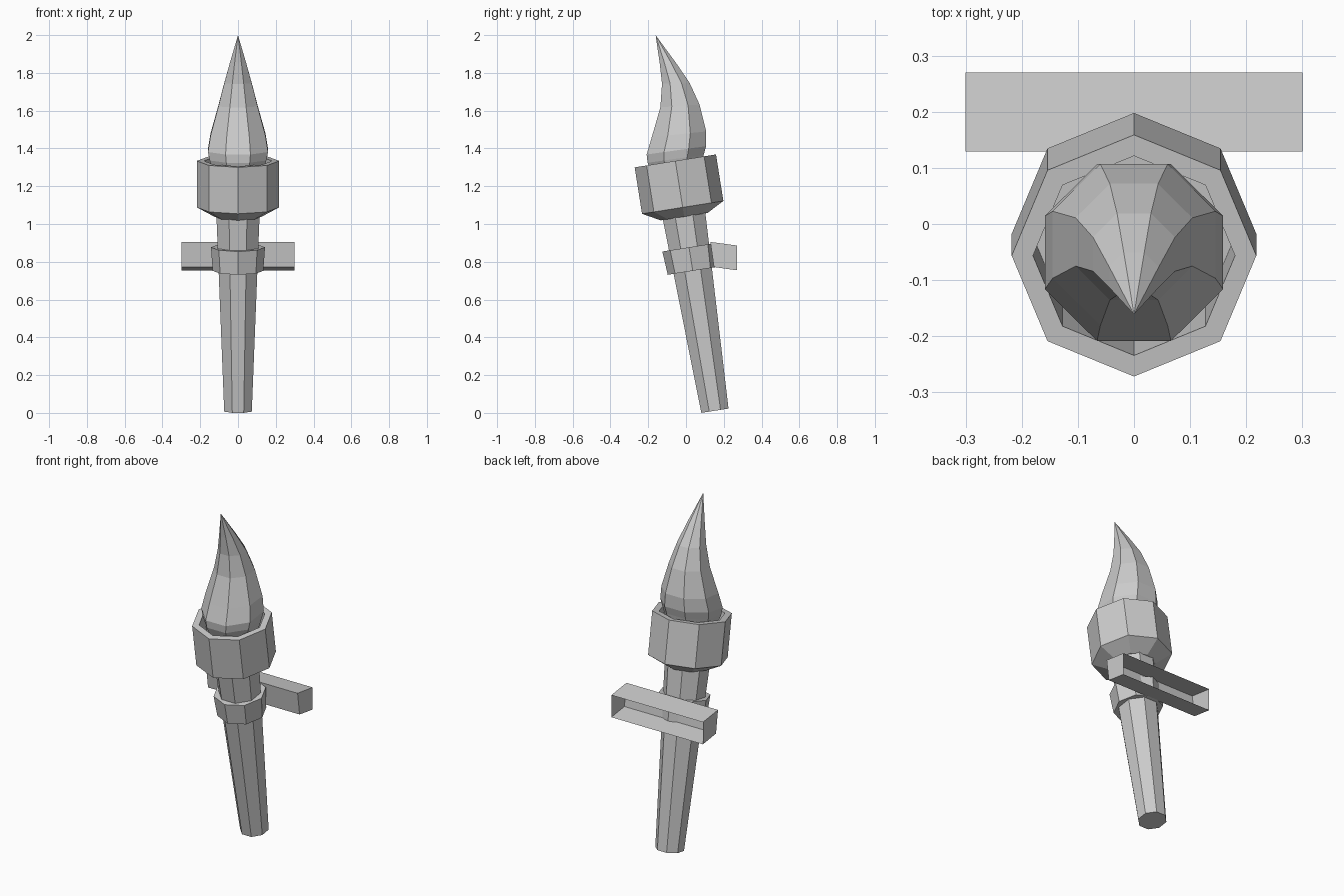
import bpy, bmesh
from math import sin, cos, pi, radians
from mathutils import Vector

cube = bpy.data.objects.get("Cube")
if cube:
    bpy.data.objects.remove(cube, do_unlink=True)

SIDES = 8
LEAN = radians(9)
BASE = Vector((0, 0.153, 0.0115))
AXIS = Vector((0, -sin(LEAN), cos(LEAN)))

grey = bpy.data.materials.new("plain_grey")
grey.use_nodes = True
colour = (0.6, 0.6, 0.6, 1)
grey.diffuse_color = colour
grey.node_tree.nodes["Principled BSDF"].inputs["Base Color"].default_value = colour


def finish(name, bm, fix_normals=True):
    if fix_normals:
        bmesh.ops.recalc_face_normals(bm, faces=bm.faces[:])
    mesh = bpy.data.meshes.new(name)
    bm.to_mesh(mesh)
    bm.free()
    mesh.materials.append(grey)
    obj = bpy.data.objects.new(name, mesh)
    bpy.context.collection.objects.link(obj)
    return obj


def loft(name, sections, flat_front, tip=None):
    """Join eight-sided rings given as (centre, radius, lean)."""
    bm = bmesh.new()
    turn = pi / SIDES if flat_front else 0
    rings = []
    for centre, radius, lean in sections:
        ring = []
        for i in range(SIDES):
            a = turn + 2 * pi * i / SIDES
            u, v = radius * cos(a), radius * sin(a)
            offset = Vector((u, v * cos(lean), v * sin(lean)))
            ring.append(bm.verts.new(centre + offset))
        rings.append(ring)
    for low, high in zip(rings, rings[1:]):
        for i in range(SIDES):
            j = (i + 1) % SIDES
            bm.faces.new((low[i], low[j], high[j], high[i]))
    bm.faces.new(rings[0][::-1])
    if tip is None:
        bm.faces.new(rings[-1])
    else:
        point = bm.verts.new(tip)
        for i in range(SIDES):
            bm.faces.new((rings[-1][i], rings[-1][(i + 1) % SIDES], point))
    return finish(name, bm)


def on_axis(profile):
    return [(BASE + AXIS * s, r, LEAN) for s, r in profile]


# Tapered handle, collar and hollow cup, all along the leaning axis
loft("handle", on_axis([(0, 0.079), (1.06, 0.124)]), True)
loft("collar", on_axis([(0.75, 0.134), (0.876, 0.143)]), False)
loft("cup", on_axis([(1.04, 0.125), (1.09, 0.218), (1.339, 0.218),
                     (1.339, 0.18), (1.12, 0.18)]), False)

# Curling flame: centre y, height, half width, lean in degrees
flame = [(-0.045, 1.25, 0.12, 9), (-0.055, 1.345, 0.15, 8),
         (-0.051, 1.39, 0.159, 8), (-0.037, 1.475, 0.145, 6),
         (-0.032, 1.625, 0.104, 4), (-0.054, 1.745, 0.073, 2),
         (-0.095, 1.85, 0.044, 0)]
loft("flame", [(Vector((0, y, z)), w / cos(pi / SIDES), radians(d))
               for y, z, w, d in flame], True, Vector((0, -0.161, 2.0)))

# Wall bracket: thin box, open at the back
bm = bmesh.new()
outline = [(0.27, 0.755), (0.148, 0.772), (0.129, 0.905), (0.27, 0.886)]
left, right = [[bm.verts.new((x, y, z)) for y, z in outline] for x in (0.3, -0.3)]
for i in range(3):
    bm.faces.new((left[i], left[i + 1], right[i + 1], right[i]))
bm.faces.new(left[::-1])
bm.faces.new(right)
finish("wall_bracket", bm)
